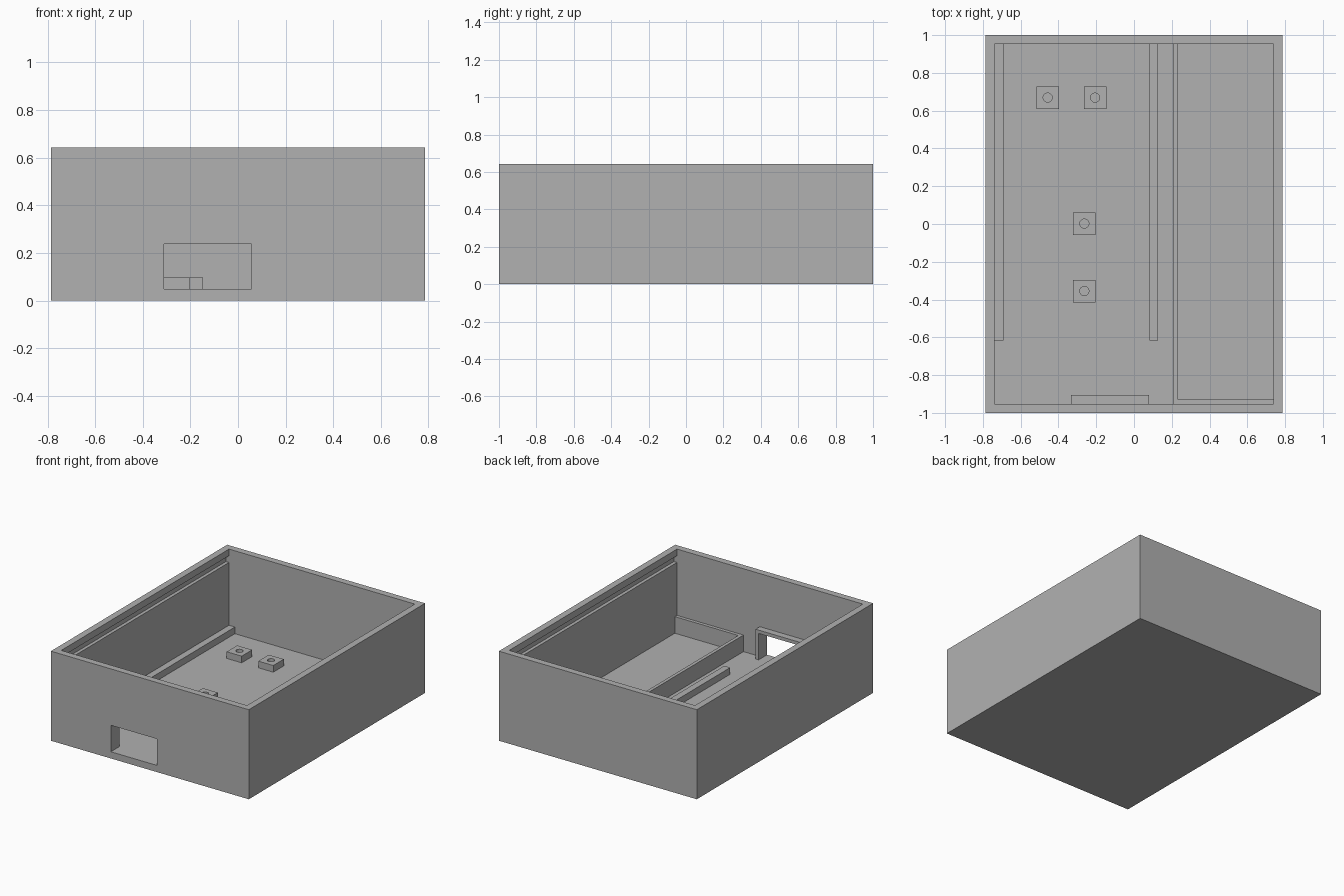
import bpy
from mathutils import Vector

old = bpy.data.objects.get("Cube")
if old:
    bpy.data.objects.remove(old, do_unlink=True)

grey = bpy.data.materials.new("plain grey")
grey.use_nodes = True
COLOUR = (0.44, 0.44, 0.44, 1)
grey.diffuse_color = COLOUR
grey.node_tree.nodes["Principled BSDF"].inputs["Base Color"].default_value = COLOUR

# Main sizes
HALF_X, HALF_Y, HEIGHT = 0.786, 1.0, 0.643
WALL = 0.048          # shell and floor thickness
THIN = 0.024          # thin partitions, half a wall
IN_X, IN_Y = HALF_X - WALL, HALF_Y - WALL


def box(name, low, high):
    """Box between two opposite corners."""
    low, high = Vector(low), Vector(high)
    bpy.ops.mesh.primitive_cube_add(size=1, location=(low + high) / 2)
    obj = bpy.context.object
    obj.name = name
    obj.scale = high - low
    bpy.ops.object.transform_apply(location=False, rotation=False, scale=True)
    obj.data.materials.append(grey)
    return obj


def cut(target, cutter):
    """Subtract the cutter and discard it."""
    cutter.hide_render = True
    mod = target.modifiers.new("cut", "BOOLEAN")
    mod.operation = "DIFFERENCE"
    mod.solver = "EXACT"
    mod.object = cutter
    bpy.ops.object.select_all(action="DESELECT")
    bpy.context.view_layer.objects.active = target
    target.select_set(True)
    bpy.ops.object.modifier_apply(modifier=mod.name)
    bpy.data.objects.remove(cutter, do_unlink=True)


# Open-topped case with lid grooves in both side walls and a port in the front
case = box("case", (-HALF_X, -HALF_Y, 0), (HALF_X, HALF_Y, HEIGHT))
cut(case, box("cavity", (-IN_X, -IN_Y, WALL), (IN_X, IN_Y, HEIGHT + 0.1)))
cut(case, box("lid_grooves", (-IN_X - THIN, -IN_Y, HEIGHT - 2 * WALL),
              (IN_X + THIN, IN_Y, HEIGHT - WALL)))
PORT_L, PORT_R, PORT_TOP = -0.31, 0.056, 0.238
cut(case, box("port", (PORT_L, -HALF_Y - 0.1, WALL), (PORT_R, -IN_Y + 0.1, PORT_TOP)))

# Frame around the port on the inside
frame_y = (-IN_Y, -IN_Y + WALL)
for name, x0, x1, z0, z1 in (
        ("port_frame_right", PORT_L - THIN, PORT_L, WALL, PORT_TOP),
        ("port_frame_left", PORT_R, PORT_R + THIN, WALL, PORT_TOP),
        ("port_frame_top", PORT_L - THIN, PORT_R + THIN, PORT_TOP, PORT_TOP + THIN)):
    box(name, (x0, frame_y[0], z0), (x1, frame_y[1], z1))

# Floor rails
for name, x in (("right_rail", -IN_X), ("middle_rail", 0.081)):
    box(name, (x, -0.617, WALL), (x + WALL - 0.001, IN_Y, 2 * WALL))

# Thin partition and the lip that returns along the front wall
PART_TOP = WALL + 0.119
box("partition", (0.21, -IN_Y, WALL), (0.21 + THIN, IN_Y, PART_TOP))
box("partition_lip", (0.21 + THIN, -IN_Y, WALL), (IN_X, -IN_Y + THIN, PART_TOP))

# Square mounting posts with screw holes
HALF = 0.0595
for i, (x, y) in enumerate(((-0.457, 0.669), (-0.206, 0.669),
                            (-0.263, 0.002), (-0.263, -0.355))):
    post = box(f"mounting_post_{i + 1}", (x - HALF, y - HALF, WALL),
               (x + HALF, y + HALF, 2 * WALL))
    bpy.ops.mesh.primitive_cylinder_add(vertices=32, radius=THIN, depth=0.3,
                                        location=(x, y, WALL))
    cut(post, bpy.context.object)
